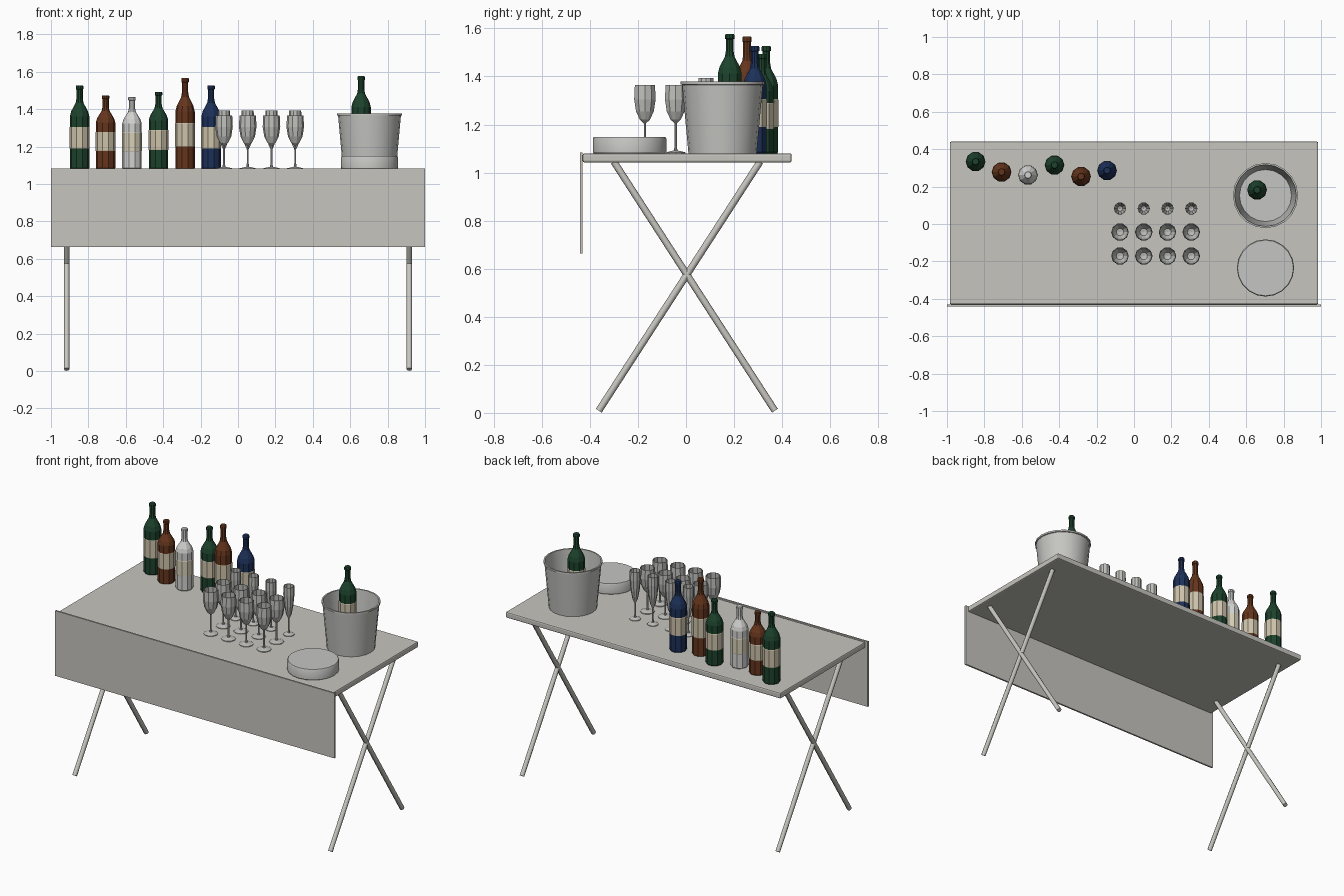
import bpy, bmesh, math
from mathutils import Vector

if "Cube" in bpy.data.objects:
    bpy.data.objects.remove(bpy.data.objects["Cube"])

TOP = 1.08  # table surface height


def material(name, r, g, b):
    m = bpy.data.materials.new(name)
    m.use_nodes = True
    m.diffuse_color = (r, g, b, 1)
    m.node_tree.nodes["Principled BSDF"].inputs["Base Color"].default_value = (r, g, b, 1)
    return m


stone = material("warm grey table", .57, .56, .52)
steel = material("leg steel", .58, .57, .53)
silver = material("bucket silver", .56, .56, .54)
green = material("green bottle", .012, .055, .025)
brown = material("brown bottle", .13, .036, .012)
blue = material("blue bottle", .012, .03, .1)
clear = material("clear bottle", .65, .65, .64)
glass = material("drinking glass", .52, .52, .5)
cream = material("cream label", .62, .55, .41)
pale = material("pale label", .68, .63, .48)


def finish(name, bm, mats, loc=(0, 0, 0), smooth=None):
    bmesh.ops.recalc_face_normals(bm, faces=bm.faces)
    me = bpy.data.meshes.new(name)
    bm.to_mesh(me)
    bm.free()
    for m in mats:
        me.materials.append(m)
    ob = bpy.data.objects.new(name, me)
    ob.location = loc
    bpy.context.collection.objects.link(ob)
    if smooth:
        bpy.ops.object.select_all(action='DESELECT')
        ob.select_set(True)
        bpy.context.view_layer.objects.active = ob
        bpy.ops.object.shade_smooth_by_angle(angle=math.radians(smooth))
    return ob


def lathe(name, profile, sides, loc, mats, smooth=None, band=None):
    """Spin an (radius, height) profile; faces within the band get the second material."""
    bm = bmesh.new()
    verts = [bm.verts.new((r, 0, z)) for r, z in profile]
    edges = [bm.edges.new(pair) for pair in zip(verts, verts[1:])]
    bmesh.ops.spin(bm, geom=verts + edges, cent=(0, 0, 0), axis=(0, 0, 1),
                   angle=math.tau, steps=sides, use_merge=True)
    bmesh.ops.remove_doubles(bm, verts=bm.verts, dist=.0004)
    if band:
        for f in bm.faces:
            if band[0] < f.calc_center_median().z < band[1]:
                f.material_index = 1
    return finish(name, bm, mats, loc, smooth)


def box(name, lo, hi, mat, bevel=0):
    lo, hi = Vector(lo), Vector(hi)
    bm = bmesh.new()
    bmesh.ops.create_cube(bm, size=1)
    bmesh.ops.scale(bm, vec=hi - lo, verts=bm.verts)
    if bevel:
        bmesh.ops.bevel(bm, geom=bm.edges[:], offset=bevel, segments=2,
                        profile=.5, affect='EDGES')
    return finish(name, bm, [mat], (lo + hi) / 2)


def rod(name, a, b, radius, mat):
    a, b = Vector(a), Vector(b)
    bm = bmesh.new()
    bmesh.ops.create_cone(bm, cap_ends=True, segments=8, radius1=radius,
                          radius2=radius, depth=(b - a).length)
    ob = finish(name, bm, [mat], (a + b) / 2, 50)
    ob.rotation_mode = 'QUATERNION'
    ob.rotation_quaternion = (b - a).to_track_quat('Z', 'Y')
    return ob


# Table: slab, hanging front panel and crossed legs at each end
box("table_top", (-.985, -.43, 1.042), (.985, .44, TOP), stone, .008)
box("front_panel", (-1, -.442, .663), (1, -.431, TOP + .004), stone)
for side, x in (("left", .916), ("right", -.916)):
    rod(side + "_leg_rising_back", (x, -.363, .009), (x, .308, 1.045), .0145, steel)
    rod(side + "_leg_rising_front", (x, .37, .009), (x, -.3, 1.045), .0145, steel)


# Bottles: glass body with a wrapped label band
def bottle(name, x, y, z, h, mat, label):
    r = .052
    profile = [(0, 0), (r - .004, 0), (r, .012 * h), (r, .245 * h),
               (r + .001, .25 * h), (r + .001, .5 * h), (r, .505 * h),
               (r, .63 * h), (.045, .69 * h), (.021, .79 * h), (.017, .84 * h),
               (.017, .95 * h), (.02, .955 * h), (.02, .99 * h), (.017, h), (0, h)]
    lathe(name, profile, 10, (x, y, z), [mat, label], band=(.24 * h, .51 * h))


row = [("green_bottle_tall", -.847, .334, .447, green, cream),
       ("brown_bottle_short", -.708, .278, .394, brown, cream),
       ("clear_bottle", -.567, .262, .386, clear, pale),
       ("green_bottle_short", -.425, .315, .413, green, cream),
       ("brown_bottle_tall", -.283, .254, .487, brown, cream),
       ("blue_bottle", -.144, .286, .447, blue, cream)]
for name, x, y, h, mat, label in row:
    bottle(name, x, y, TOP, h, mat, label)

# Glasses: two rows of wine glasses and a back row of flutes
wine = [(0, 0), (.043, 0), (.043, .004), (.008, .012), (.005, .03), (.005, .125),
        (.022, .14), (.039, .175), (.047, .225), (.044, .285),
        (.042, .285), (.045, .225), (.037, .177), (.02, .144), (0, .14)]
flute = [(0, 0), (.034, 0), (.034, .004), (.007, .012), (.005, .03), (.005, .105),
         (.016, .13), (.027, .19), (.033, .26), (.032, .314),
         (.03, .314), (.031, .26), (.025, .192), (.014, .134), (0, .128)]
for i in range(4):
    x = -.075 + .127 * i
    for kind, y, profile in (("front_wine_glass", -.171, wine),
                             ("middle_wine_glass", -.043, wine),
                             ("flute_glass", .083, flute)):
        lathe(f"{kind}_{i + 1}", profile, 10, (x, y, TOP), [glass])

# Ice bucket with a bottle standing inside
lathe("ice_bucket", [(0, 0), (.142, 0), (.168, .285), (.174, .287), (.174, .298),
                     (.165, .298), (.139, .03), (0, .03)],
      20, (.703, .152, TOP), [silver], 30)
bottle("chilled_bottle", .658, .182, 1.13, .447, green, cream)

# Round tray in front of the bucket
lathe("round_tray", [(0, 0), (.149, 0), (.153, .006), (.153, .062), (.149, .069), (0, .069)],
      20, (.703, -.235, TOP), [silver], 30)
